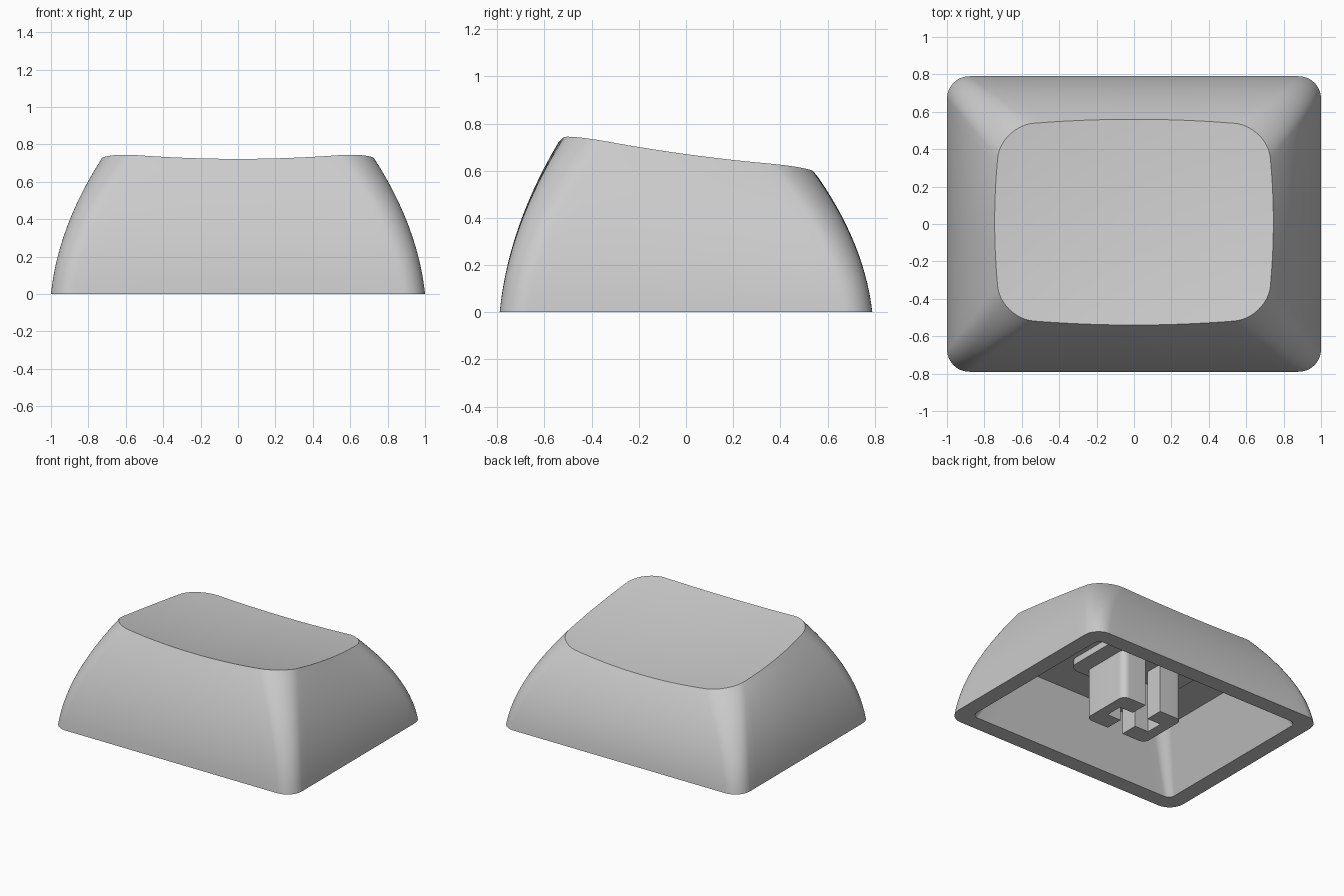
import bpy, bmesh, math

if "Cube" in bpy.data.objects:
    bpy.data.objects.remove(bpy.data.objects["Cube"])

grey = bpy.data.materials.new("light grey plastic")
grey.use_nodes = True
grey.diffuse_color = (0.6, 0.6, 0.6, 1)
grey.node_tree.nodes["Principled BSDF"].inputs["Base Color"].default_value = (0.6, 0.6, 0.6, 1)

CORNER, SIDE = 12, 16      # segments per rounded corner and per straight side


def rounded_rect(hx, hy, r, side=SIDE):
    """Counter-clockwise rounded rectangle as (x, y) pairs."""
    arcs = []
    for q, (sx, sy) in enumerate([(1, 1), (-1, 1), (-1, -1), (1, -1)]):
        arcs.append([(sx * (hx - r) + r * math.cos((q + i / CORNER) * math.pi / 2),
                      sy * (hy - r) + r * math.sin((q + i / CORNER) * math.pi / 2))
                     for i in range(CORNER + 1)])
    pts = []
    for q in range(4):
        a, b = arcs[q][-1], arcs[(q + 1) % 4][0]
        pts += arcs[q]
        pts += [(a[0] + (b[0] - a[0]) * i / side, a[1] + (b[1] - a[1]) * i / side)
                for i in range(1, side)]
    return pts


def dish(x, y):
    """Height of the sloping, scooped top."""
    return 0.623 - 0.1375 * y + 0.085 * (x * x + y * y)


def finish(name, bm):
    bmesh.ops.recalc_face_normals(bm, faces=bm.faces)
    mesh = bpy.data.meshes.new(name)
    bm.to_mesh(mesh)
    bm.free()
    mesh.materials.append(grey)
    obj = bpy.data.objects.new(name, mesh)
    bpy.context.collection.objects.link(obj)
    bpy.ops.object.select_all(action="DESELECT")
    obj.select_set(True)
    bpy.context.view_layer.objects.active = obj
    bpy.ops.object.shade_smooth_by_angle(angle=math.radians(30))
    return obj


def loft(name, rings):
    """Skin a list of equal-length rings and close both ends."""
    bm = bmesh.new()
    loops = [[bm.verts.new(p) for p in ring] for ring in rings]
    n = len(loops[0])
    for a, b in zip(loops, loops[1:]):
        for i in range(n):
            j = (i + 1) % n
            bm.faces.new((a[i], a[j], b[j], b[i]))
    bm.faces.new(loops[0])
    bm.faces.new(loops[-1])
    return finish(name, bm)


def at_height(outline, z):
    return [(x, y, z) for x, y in outline]


# Shell: scooped top, bowed walls, flat rim, hollow inside
base = rounded_rect(1, 0.79, 0.12)
top = [(x * (1 - 0.04 * (y / 0.5) ** 2), y * (1 - 0.06 * (x / 0.7) ** 2) + 0.01)
       for x, y in rounded_rect(0.745, 0.55, 0.18)]
rings = []
for k in range(1, 13):
    s = k / 12
    rings.append([(x * s, y * s, dish(x * s, y * s)) for x, y in top])
WALL = 14
for k in range(WALL - 1, -1, -1):
    t = k / WALL
    s = 0.28 * t + 0.72 * t * t
    rings.append([(bx + (tx - bx) * s, by + (ty - by) * s, dish(tx, ty) * t)
                  for (bx, by), (tx, ty) in zip(base, top)])
rings.append(at_height(rounded_rect(0.88, 0.67, 0.05), 0))
rings.append(at_height(rounded_rect(0.70, 0.53, 0.09), 0.42))
loft("cap_shell", rings)

# Low pad under the ceiling that carries the stem
pad = rounded_rect(0.38, 0.24, 0.08, 1)
loft("stem_pad", [at_height(pad, 0.37), at_height(pad, 0.43)])

# Split stem: two C-shaped halves leaving a cross-shaped socket
GAP, END, HX, HY = 0.065, 0.18, 0.26, 0.20
outer = [p for p in rounded_rect(HX, HY, 0.05, 1) if p[0] > GAP]
outer.sort(key=lambda p: math.atan2(p[1], p[0]))
half = [(GAP, -HY)] + outer + [(GAP, HY), (GAP, GAP), (END, GAP), (END, -GAP), (GAP, -GAP)]
for name, sign in (("left_stem_half", 1), ("right_stem_half", -1)):
    outline = [(sign * x, y) for x, y in half]
    loft(name, [at_height(outline, 0), at_height(outline, 0.40)])
